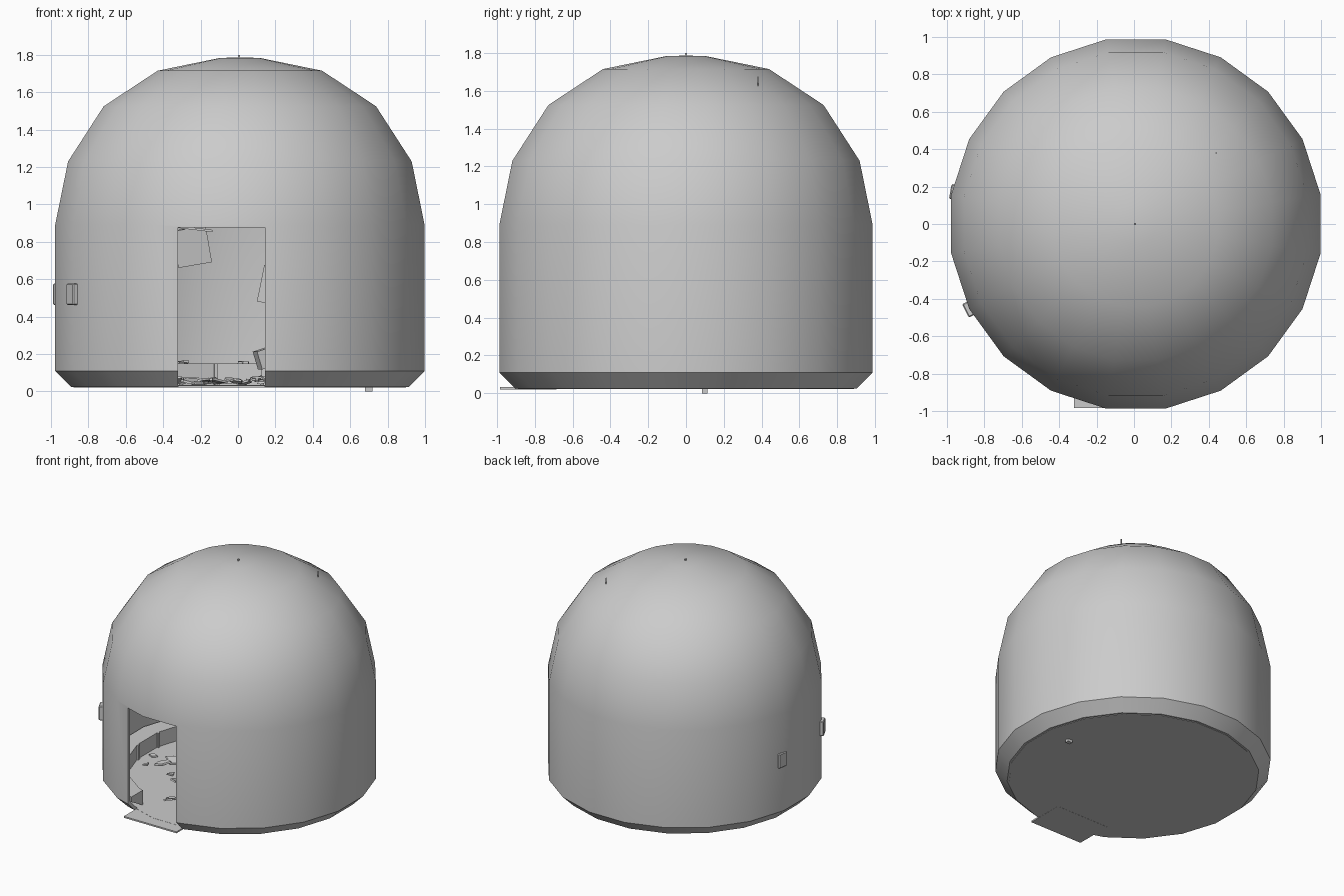
import bpy
import bmesh
import math
import random

cube = bpy.data.objects.get("Cube")
if cube:
    bpy.data.objects.remove(cube, do_unlink=True)

random.seed(4)
SIDES = 20
CX = 0.01
DOOR_L, DOOR_R, DOOR_TOP = -0.32, 0.145, 0.877

grey = bpy.data.materials.new("plain grey")
grey.use_nodes = True
grey.diffuse_color = (0.6, 0.6, 0.6, 1)
grey.node_tree.nodes["Principled BSDF"].inputs["Base Color"].default_value = (0.6, 0.6, 0.6, 1)


def add_object(name, bm):
    bmesh.ops.recalc_face_normals(bm, faces=bm.faces)
    mesh = bpy.data.meshes.new(name)
    bm.to_mesh(mesh)
    bm.free()
    mesh.materials.append(grey)
    obj = bpy.data.objects.new(name, mesh)
    bpy.context.collection.objects.link(obj)
    return obj


def lathe(name, profile, closed=False):
    """Revolve (radius, z) points into a faceted solid."""
    bm = bmesh.new()
    rings = []
    for r, z in profile:
        if r == 0:
            rings.append([bm.verts.new((CX, 0, z))] * SIDES)
            continue
        angles = [(i + 0.5) * math.tau / SIDES for i in range(SIDES)]
        rings.append([bm.verts.new((CX + r * math.cos(a), r * math.sin(a), z)) for a in angles])
    pairs = list(zip(rings, rings[1:]))
    if closed:
        pairs.append((rings[-1], rings[0]))
    for low, high in pairs:
        for i in range(SIDES):
            j = (i + 1) % SIDES
            corners = list(dict.fromkeys((low[i], low[j], high[j], high[i])))
            # Two points on the axis span no face
            if len(corners) > 2:
                bm.faces.new(corners)
    return add_object(name, bm)


def box(name, center, size, rotation=(0, 0, 0)):
    bm = bmesh.new()
    bmesh.ops.create_cube(bm, size=1)
    bmesh.ops.scale(bm, vec=size, verts=bm.verts)
    obj = add_object(name, bm)
    obj.location = center
    obj.rotation_euler = rotation
    return obj


def cut_doorway(obj):
    mid = (DOOR_L + DOOR_R) / 2
    cutter = box("doorway_cutter", (mid, -0.9, DOOR_TOP / 2 - 0.1),
                 (DOOR_R - DOOR_L, 0.8, DOOR_TOP + 0.2))
    mod = obj.modifiers.new("doorway", 'BOOLEAN')
    mod.operation = 'DIFFERENCE'
    mod.solver = 'EXACT'
    mod.object = cutter
    bpy.context.view_layer.update()
    graph = bpy.context.evaluated_depsgraph_get()
    mesh = bpy.data.meshes.new_from_object(obj.evaluated_get(graph))
    obj.modifiers.clear()
    obj.data = mesh
    bpy.data.objects.remove(cutter, do_unlink=True)


# Domed shell with a thin wall and a chamfered foot
outer = [(0.915, 0.025), (1.0, 0.11), (1.0, 0.89), (0.93, 1.23),
         (0.737, 1.525), (0.445, 1.715), (0.11, 1.783), (0, 1.787)]
inner = [(0, 1.76), (0.11, 1.757), (0.43, 1.69), (0.715, 1.505),
         (0.905, 1.22), (0.975, 0.89), (0.975, 0.12), (0.88, 0.025)]
shell = lathe("dome_shell", outer + inner, closed=True)
cut_doorway(shell)
bpy.ops.object.select_all(action='DESELECT')
shell.select_set(True)
bpy.context.view_layer.objects.active = shell
bpy.ops.object.shade_smooth_by_angle(angle=math.radians(30))

# Floor, doorstep and the low ledge around the inside
lathe("floor", [(0, 0.022), (0.9, 0.022), (0.9, 0.034), (0, 0.034)])
box("doorstep", ((DOOR_L + DOOR_R) / 2, -0.835, 0.027), (DOOR_R - DOOR_L, 0.3, 0.012))
ledge = lathe("inner_ledge", [(0.82, 0.03), (0.96, 0.11), (0.96, 0.15), (0.82, 0.15)], closed=True)
cut_doorway(ledge)

# Upright ribs on the face of the ledge
for i in range(SIDES):
    a = (i + 0.5) * math.tau / SIDES
    if math.sin(a) > -0.85:
        box("ledge_rib", (CX + 0.815 * math.cos(a), 0.815 * math.sin(a), 0.09),
            (0.02, 0.02, 0.12), (0, 0, a))

# Broken plates and pebbles scattered over the floor
for i in range(70):
    a, r = random.uniform(0, math.tau), 0.75 * math.sqrt(random.random())
    bm = bmesh.new()
    bmesh.ops.create_cone(bm, cap_ends=True, segments=random.choice((3, 4, 5)),
                          radius1=1, radius2=0.9, depth=0.2)
    s = random.uniform(0.02, 0.08)
    bmesh.ops.scale(bm, vec=(s, s * random.uniform(0.3, 1), 0.06), verts=bm.verts)
    shard = add_object("floor_shard", bm)
    shard.location = (CX + r * math.cos(a), r * math.sin(a), random.uniform(0.045, 0.07))
    shard.rotation_euler = (random.uniform(-0.3, 0.3), random.uniform(-0.3, 0.3), a * 3)

# Rubble lying along the back of the ledge
for i in range(14):
    a = math.radians(random.uniform(40, 140))
    box("ledge_rubble", (CX + 0.87 * math.cos(a), 0.87 * math.sin(a), 0.155),
        (random.uniform(0.05, 0.12), 0.03, 0.012), (0.1, random.uniform(-0.15, 0.15), a))

# Tilted panels inside the room
box("hanging_panel", (-0.245, 0.6, 0.775), (0.18, 0.02, 0.2), (0.15, -0.17, 0))
box("panel_top_bar", (-0.235, 0.58, 0.87), (0.2, 0.04, 0.012), (0, 0.12, 0))
box("side_panel", (0.17, 0.6, 0.57), (0.1, 0.02, 0.2), (0, 0.2, 0))
box("low_block", (0.15, 0.6, 0.18), (0.1, 0.08, 0.1), (0, -0.3, 0.3))

# Small boxes on the outside wall
for degrees, radius in ((207, 1.0), (170, 0.985)):
    a = math.radians(degrees)
    unit = box("wall_box", (CX + radius * math.cos(a), radius * math.sin(a), 0.52),
               (0.045, 0.08, 0.115), (0, 0, a))
    bevel = unit.modifiers.new("soft edges", 'BEVEL')
    bevel.width = 0.006
    bevel.segments = 1

# Roof pin, roof spike and a stud under the base
box("roof_pin", (0.005, 0, 1.79), (0.01, 0.01, 0.02))
box("roof_spike", (0.44, 0.38, 1.63), (0.006, 0.006, 0.09))
box("base_stud", (0.7, 0.1, 0.0125), (0.04, 0.03, 0.025))
